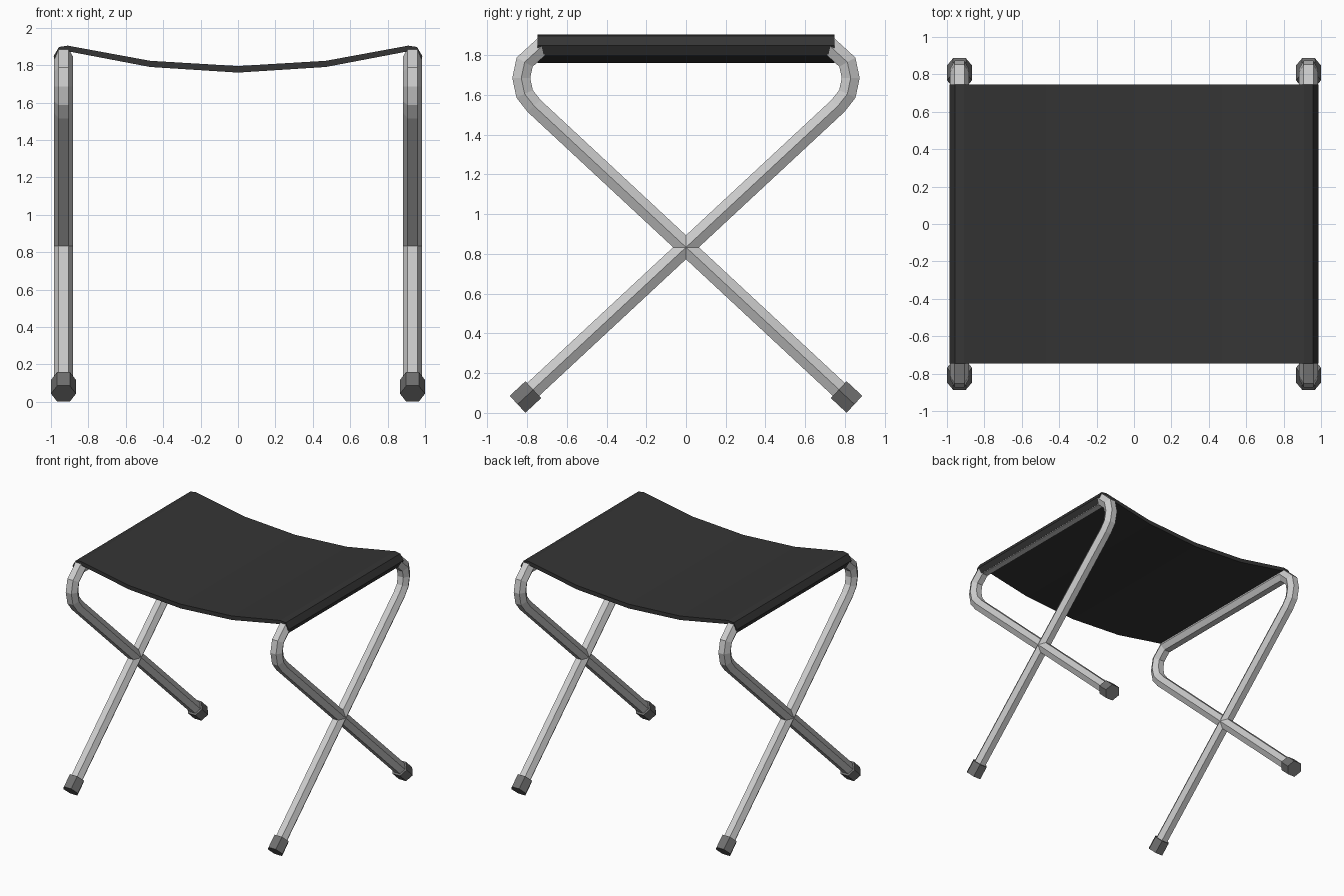
import bpy, bmesh, math
from mathutils import Vector

if "Cube" in bpy.data.objects:
    bpy.data.objects.remove(bpy.data.objects["Cube"])


def material(name, v):
    m = bpy.data.materials.new(name)
    m.diffuse_color = (v, v, v, 1)
    m.use_nodes = True
    m.node_tree.nodes["Principled BSDF"].inputs["Base Color"].default_value = m.diffuse_color
    return m


metal = material("brushed metal", 0.6)
rubber = material("grey rubber", 0.16)
cloth = material("black canvas", 0.035)


def finish(bm, name, mat):
    bmesh.ops.recalc_face_normals(bm, faces=bm.faces)
    me = bpy.data.meshes.new(name)
    bm.to_mesh(me)
    bm.free()
    me.materials.append(mat)
    ob = bpy.data.objects.new(name, me)
    bpy.context.collection.objects.link(ob)
    return ob


def hex_sweep(name, x, path, r, mat):
    """Six-sided tube along a (y, z) path with mitred corners."""
    bm = bmesh.new()
    pts = [Vector(p) for p in path]
    rings = []
    for i, p in enumerate(pts):
        a = (p - pts[i - 1]).normalized() if i else None
        b = (pts[i + 1] - p).normalized() if i < len(pts) - 1 else None
        t = ((a or b) + (b or a)).normalized()
        miter = 1 / t.dot(a or b)
        n = Vector((-t.y, t.x)) * r * miter
        ring = []
        for k in range(6):
            ang = k * math.pi / 3
            q = p + n * math.sin(ang)
            ring.append(bm.verts.new((x + r * math.cos(ang), q.x, q.y)))
        rings.append(ring)
    for r0, r1 in zip(rings, rings[1:]):
        for k in range(6):
            j = (k + 1) % 6
            bm.faces.new((r0[k], r0[j], r1[j], r1[k]))
    bm.faces.new(rings[0])
    bm.faces.new(rings[-1])
    return finish(bm, name, mat)


# Side frames: one bent tube each, crossing itself at the middle
X = 0.933
half = [(-0.81, 0.08), (0.765, 1.545), (0.812, 1.605), (0.829, 1.685),
        (0.812, 1.765), (0.725, 1.845)]
path = half + [(-y, z) for y, z in reversed(half)]
d = (Vector(half[1]) - Vector(half[0])).normalized()
for side, s in (("left", -1), ("right", 1)):
    hex_sweep(side + "_frame", s * X, path, 0.051, metal)
    # Rubber feet in line with the legs
    for end, e in (("front", 1), ("back", -1)):
        c = Vector((-0.808, 0.08))
        foot = [c - d * 0.054, c + d * 0.054]
        hex_sweep(f"{side}_{end}_foot", s * X, [(p.x * e, p.y) for p in foot],
                  0.067, rubber)

# Sagging canvas seat, its edges wrapped over the outside of the bars
top = [(0, 1.795), (0.47, 1.823), (0.91, 1.904), (0.957, 1.897), (0.986, 1.848), (0.963, 1.803)]
under = [(0.95, 1.81), (0.95, 1.85), (0.90, 1.872), (0.47, 1.79), (0, 1.76)]
right = top + under
profile = right + [(-x, z) for x, z in reversed(right[1:-1])]
bm = bmesh.new()
front, back = ([bm.verts.new((x, y, z)) for x, z in profile] for y in (-0.747, 0.747))
n = len(profile)
for i in range(n):
    j = (i + 1) % n
    bm.faces.new((front[i], front[j], back[j], back[i]))
bm.faces.new(front)
bm.faces.new(back)
finish(bm, "canvas_seat", cloth)
